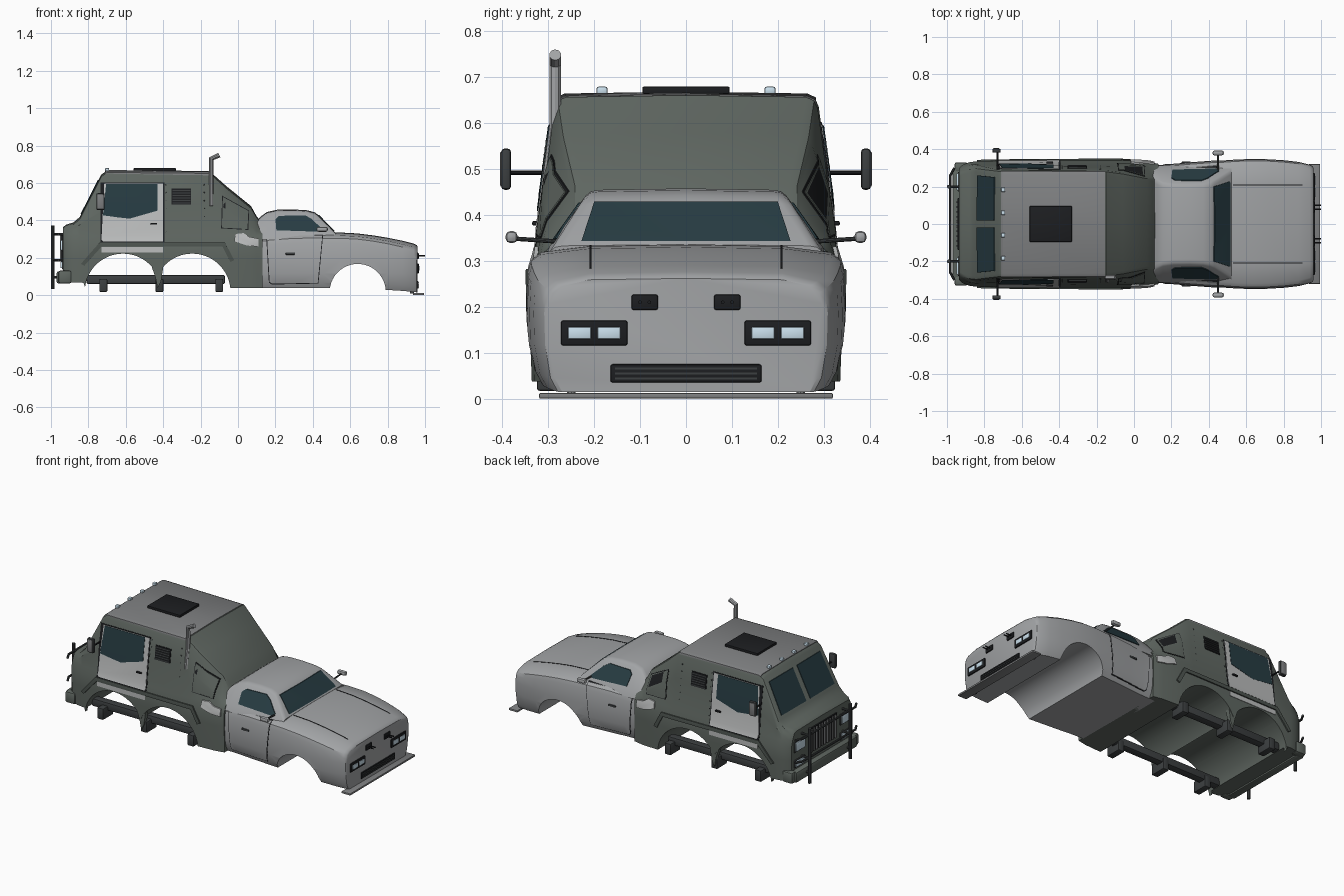
import bpy, bmesh, math
from mathutils import Matrix, Vector

if "Cube" in bpy.data.objects:
    bpy.data.objects.remove(bpy.data.objects["Cube"])

SILVER, ROOF, GREEN = (.36, .37, .38), (.21, .215, .22), (.115, .135, .12)
DARK, BLACK, GLASS = (.045, .05, .052), (.012, .013, .015), (.02, .045, .055)
LAMP, PALE, TRIM = (.6, .75, .85), (.5, .51, .51), (.075, .09, .08)
mats = {}


def paint(ob, col):
    if col not in mats:
        mats[col] = bpy.data.materials.new("paint_%d" % len(mats))
        mats[col].diffuse_color = (*col, 1)
    ob.data.materials.clear()
    ob.data.materials.append(mats[col])
    return ob


def link(name, bm, col=None, mirror=False):
    if mirror:
        d = bmesh.ops.duplicate(bm, geom=bm.verts[:] + bm.edges[:] + bm.faces[:])["geom"]
        for v in d:
            if isinstance(v, bmesh.types.BMVert):
                v.co.y *= -1
        bmesh.ops.reverse_faces(bm, faces=[f for f in d if isinstance(f, bmesh.types.BMFace)])
    me = bpy.data.meshes.new(name)
    bm.to_mesh(me)
    bm.free()
    ob = bpy.data.objects.new(name, me)
    bpy.context.collection.objects.link(ob)
    return paint(ob, col) if col else ob


def bake(ob):
    dg = bpy.context.evaluated_depsgraph_get()
    me = bpy.data.meshes.new_from_object(ob.evaluated_get(dg))
    ob.modifiers.clear()
    ob.data = me


def boolean(ob, cutter, op):
    m = ob.modifiers.new("b", 'BOOLEAN')
    m.operation, m.solver, m.object = op, 'EXACT', cutter
    bake(ob)
    bpy.data.objects.remove(cutter)


def loft(name, rings):
    """closed hull from rings: (x, half profile from the sill to the centre line)"""
    bm = bmesh.new()
    rows = [[bm.verts.new((x, y, z)) for y, z in h + [(-y, z) for y, z in h[-2::-1]]] for x, h in rings]
    for a, b in zip(rows, rows[1:]):
        for j in range(len(a)):
            k = (j + 1) % len(a)
            bm.faces.new((a[j], a[k], b[k], b[j]))
    bm.faces.new(rows[0][::-1])
    bm.faces.new(rows[-1])
    return link(name, bm)


def prism(pts, axis, lo, hi, name="cutter", col=None):
    bm = bmesh.new()
    def at(p, k):
        c = list(p)
        c.insert(axis, k)
        return c
    f = bm.faces.new([bm.verts.new(at(p, lo)) for p in pts])
    g = bmesh.ops.extrude_face_region(bm, geom=[f], use_keep_orig=True)["geom"]
    bmesh.ops.translate(bm, vec=Vector(at((0, 0), hi - lo)), verts=[v for v in g if isinstance(v, bmesh.types.BMVert)])
    bmesh.ops.recalc_face_normals(bm, faces=bm.faces[:])
    return link(name, bm, col, mirror=bool(col))


def decal(name, src, pts, col, h=.004, axis=1, lo=-1, hi=1):
    """Panel that follows a body skin, cut out by a projected outline"""
    ob = bpy.data.objects.new(name, src)
    bpy.context.collection.objects.link(ob)
    m = ob.modifiers.new("s", 'SOLIDIFY')
    m.thickness, m.offset = 2 * h, 0
    boolean(ob, prism(pts, axis, lo, hi), 'INTERSECT')
    paint(ob, col)


def rect(a0, a1, b0, b1):
    return [(a0, b0), (a1, b0), (a1, b1), (a0, b1)]


def box(name, c, s, col, mirror=False, bevel=0):
    bm = bmesh.new()
    bmesh.ops.create_cube(bm, size=1, matrix=Matrix.Translation(c) @ Matrix.Diagonal((*s, 1)))
    if bevel:
        bmesh.ops.bevel(bm, geom=bm.edges[:], offset=bevel, segments=2, profile=.5, affect='EDGES')
    return link(name, bm, col, mirror)


def tube(name, pts, r, col, mirror=False):
    cu = bpy.data.curves.new(name, 'CURVE')
    cu.dimensions, cu.bevel_depth, cu.bevel_resolution, cu.use_fill_caps = '3D', r, 3, True
    s = cu.splines.new('POLY')
    s.points.add(len(pts) - 1)
    for p, q in zip(s.points, pts):
        p.co = (*q, 1)
    tmp = bpy.data.objects.new(name, cu)
    bpy.context.collection.objects.link(tmp)
    me = bpy.data.meshes.new_from_object(tmp.evaluated_get(bpy.context.evaluated_depsgraph_get()))
    bpy.data.objects.remove(tmp)
    bm = bmesh.new()
    bm.from_mesh(me)
    return link(name, bm, col, mirror)


def hull(ob, col, arches=()):
    """cut the wheel tunnels; returns the uncut skin for decals"""
    raw = ob.data.copy()
    for cx, r in arches:
        ring = [(cx + r * math.cos(i * math.pi / 32), .02 + r * math.sin(i * math.pi / 32)) for i in range(64)]
        boolean(ob, prism(ring, 1, -1, 1), 'DIFFERENCE')
    paint(ob, col)
    return raw


# car lower body: x, half width, sill, shoulder, deck
car = hull(loft("car_body", [(x, [(w - .03, zb), (w - .014, zb + .03), (w - .002, .12), (w, .19), (w - .003, zs - .035),
           (w - .01, zs - .012), (w - .03, zs + .003), (.21, zd - .003), (0, zd)]) for x, w, zb, zs, zd in [
    (.09, .315, .04, .30, .33), (.2, .318, .04, .31, .335), (.3, .327, .04, .317, .34), (.45, .338, .04, .319, .34),
    (.55, .345, .04, .319, .338), (.64, .348, .038, .314, .333), (.72, .346, .035, .304, .323),
    (.8, .341, .031, .29, .31), (.88, .332, .026, .272, .294), (.94, .317, .02, .256, .279),
    (.955, .309, .018, .25, .271), (.96, .3, .018, .245, .265)]]), SILVER, [(.64, .15)])

# car cabin
def cab_ring(z):
    yt = .297 - (z - .335) * .64
    return [(.312, .3), (.297, min(.335, z - .02)), (yt, z - .012), (yt - .012, z - .003), (yt - .03, z), (0, z + .003)]
cab = hull(loft("car_cabin", [(x, cab_ring(z)) for x, z in [(.09, .38), (.12, .42), (.155, .445), (.21, .457),
           (.3, .458), (.37, .454), (.41, .443), (.43, .428), (.52, .336)]]), SILVER)

# truck body: x, sill, half width, waist y and z, roof edge y, roof z
truck = hull(loft("truck_body", [(x, [(w - .004, zb), (w, .2), (w, .28), (w - .012, .32), (ym, zm), (yt, zt - .025),
             (yt - .008, zt - .008), (yt - .025, zt), (0, zt + .004)]) for x, zb, w, ym, zm, yt, zt in [
    (-.935, .08, .3, .285, .33, .28, .362), (-.92, .075, .315, .298, .335, .288, .376),
    (-.88, .07, .33, .312, .35, .3, .388), (-.845, .07, .335, .317, .38, .304, .418),
    (-.73, .065, .338, .315, .45, .29, .645), (-.70, .06, .338, .315, .45, .289, .665),
    (-.15, .04, .342, .306, .5, .287, .66), (-.06, .04, .341, .31, .45, .275, .58),
    (.07, .04, .334, .306, .37, .25, .475), (.1, .04, .328, .3, .345, .25, .42), (.13, .04, .322, .295, .335, .245, .385)]]),
    GREEN, [(-.615, .205), (-.245, .205)])

# truck skin panels
decal("roof_panel", truck, rect(-.71, -.155, -.283, .283), ROOF, .003, 2, .6, .8)
decal("truck_door_seam", truck, rect(-.736, -.394, .284, .606), BLACK, .002)
decal("truck_door", truck, [(-.73, .3), (-.72, .29), (-.4, .29), (-.4, .6), (-.715, .6)], PALE)
decal("truck_door_window", truck, [(-.722, .43), (-.65, .42), (-.58, .412), (-.43, .455), (-.43, .598), (-.705, .598)], GLASS, .006)
decal("lower_step_panel", truck, rect(-.73, -.4, .232, .26), PALE, .003)
decal("fender_trim", truck, [(-.84, .17), (-.74, .285), (-.07, .285), (-.02, .19), (-.04, .18), (-.083, .262),
                             (-.73, .262), (-.822, .16)], TRIM, .008)
decal("vent_base", truck, rect(-.355, -.25, .487, .572), BLACK, .003)
for i in range(6):
    decal("vent_slat", truck, rect(-.35, -.255, .492 + i * .0135, .499 + i * .0135), DARK, .008)
quad = [(-.09, .36), (.055, .352), (.06, .455), (-.085, .535)]
decal("rear_panel_seam", truck, quad, BLACK, .002)
decal("rear_panel", truck, [(a * .94 - .001, .425 + (b - .425) * .94) for a, b in quad], GREEN, .004)
decal("patch_plate", truck, [(-.02, .29), (-.015, .33), (.03, .335), (.06, .315), (.11, .305), (.11, .262), (.05, .268)], PALE, .008)
for s in (1, -1):
    decal("truck_windshield", truck, [(s * .02, .437), (s * .26, .437), (s * .25, .618), (s * .02, .618)], GLASS, .004, 0, -.9, -.7)
box("truck_door_handle", (-.45, .328, .385), (.035, .014, .01), BLACK, True, .003)

# rivet columns beside the cab door
for x in (-.385, -.18):
    bm = bmesh.new()
    for i in range(7):
        z = .34 + i * .042
        bmesh.ops.create_icosphere(bm, subdivisions=1, radius=.006, matrix=Matrix.Translation((x, .322 - i * .0052, z)))
    link("rivets", bm, DARK, True)

# roof hatch, marker lamps, exhaust, truck mirrors
box("roof_hatch", (-.445, 0, .675), (.225, .19, .016), BLACK, bevel=.003)
for y in (.06, .183):
    box("roof_lamp", (-.70, y, .674), (.022, .024, .018), LAMP, True, .005)
tube("exhaust_stack", [(-.143, -.3, .48), (-.143, -.285, .6), (-.143, -.285, .732), (-.1, -.285, .752)], .013, SILVER)
tube("truck_mirror_arm", [(-.73, .3, .495), (-.73, .39, .495)], .005, BLACK, True)
box("truck_mirror", (-.735, .392, .503), (.045, .022, .09), DARK, True, .008)
box("truck_mirror_face", (-.737, .4, .503), (.036, .01, .076), ROOF, True, .003)

# truck front: grille, lamps, bumper, guard bars
box("truck_grille", (-.935, 0, .255), (.016, .28, .15), BLACK, bevel=.004)
for i in range(10):
    box("grille_bar", (-.945, -.117 + i * .026, .255), (.012, .009, .14), ROOF)
for z, h in ((.27, .055), (.165, .035)):
    box("truck_lamp_frame", (-.935, .225, z), (.014, .105, h + .012), DARK, True, .003)
    box("truck_lamp", (-.942, .225, z), (.014, .09, h), LAMP, True, .004)
box("truck_bumper", (-.945, 0, .098), (.05, .6, .065), GREEN, bevel=.01)
box("bumper_corner", (-.925, .305, .1), (.07, .05, .07), GREEN, True, .012)
tube("guard_upright", [(-.99, .2, .035), (-.99, .2, .375)], .01, DARK, True)
for z in (.33, .19):
    tube("guard_rail", [(-.96, -.3, z), (-.982, -.26, z), (-.982, .26, z), (-.96, .3, z)], .007, DARK)
for z in (.33, .19, .1):
    tube("guard_stay", [(-.99, .2, z), (-.925, .2, z)], .007, DARK, True)

# side rails, hangers and mud flaps under the truck
box("chassis_rail", (-.44, .255, .087), (.74, .05, .048), DARK, True, .008)
for x in (-.72, -.42, -.1):
    box("rail_hanger", (x, .275, .055), (.042, .1, .07), DARK, True, .006)
prism([(-.46, .15), (-.4, .15), (-.412, .075), (-.43, .04), (-.442, .1)], 1, .31, .336, "mud_flap", GREEN)
prism([(-.84, .11), (-.806, .11), (-.818, .045)], 1, .31, .33, "front_mud_flap", GREEN)

# car doors, windows, hood seams
door = [(.165, .07), (.18, .06), (.43, .065), (.455, .325), (.15, .325)]
decal("car_door_seam", car, door, BLACK, .0015)
decal("car_door", car, [(.306 + (a - .306) * .97, .2 + (b - .2) * .97) for a, b in door], SILVER, .003)
decal("car_side_window", cab, [(.205, .35), (.2, .41), (.22, .427), (.36, .43), (.395, .41), (.455, .352), (.44, .342)], GLASS)
decal("car_windshield", cab, [(-.228, .346), (.228, .346), (.2, .432), (-.2, .432)], GLASS, .003, 0, .4, .6)
for s in (1, -1):
    decal("hood_seam", car, rect(.53, .9, s * .208 - .002, s * .208 + .002), BLACK, .002, 2, .2, .5)
box("car_door_handle", (.28, .327, .225), (.05, .012, .012), DARK, True, .003)
tube("car_mirror_arm", [(.45, .275, .345), (.45, .38, .352)], .005, DARK, True)
box("car_mirror", (.45, .38, .355), (.06, .026, .026), SILVER, True, .01)

# car nose: headlights, grille, tow pins, splitter
box("headlight_frame", (.96, .2, .146), (.014, .145, .055), BLACK, True, .005)
for y in (.168, .232):
    box("headlight", (.966, y, .146), (.008, .05, .026), LAMP, True, .003)
box("car_grille", (.96, 0, .058), (.012, .33, .04), BLACK, bevel=.005)
for i in range(3):
    box("car_grille_slat", (.966, 0, .047 + i * .011), (.006, .31, .004), DARK)
box("tow_pad", (.96, .09, .213), (.014, .058, .034), BLACK, True, .005)
for y in (.08, .1):
    tube("tow_pin", [(.955, y, .213), (1.0, y, .213)], .004, BLACK, True)
box("splitter", (.965, 0, .009), (.06, .64, .012), ROOF, bevel=.003)
tube("splitter_support", [(.93, .25, .012), (.93, .25, .035)], .01, ROOF, True)

for ob in [o for o in bpy.data.objects if o.type == 'MESH']:
    ob.select_set(True)
    bpy.context.view_layer.objects.active = ob
bpy.ops.object.shade_smooth_by_angle(angle=math.radians(32))
# seat the model on the ground
low = min((v.co.z for o in bpy.data.objects for v in o.data.vertices), default=0)
for o in bpy.data.objects:
    o.location.z -= low

for m in bpy.data.materials:
    if m.users and not m.is_grease_pencil:
        m.use_nodes = True
        m.node_tree.nodes["Principled BSDF"].inputs["Base Color"].default_value = m.diffuse_color
